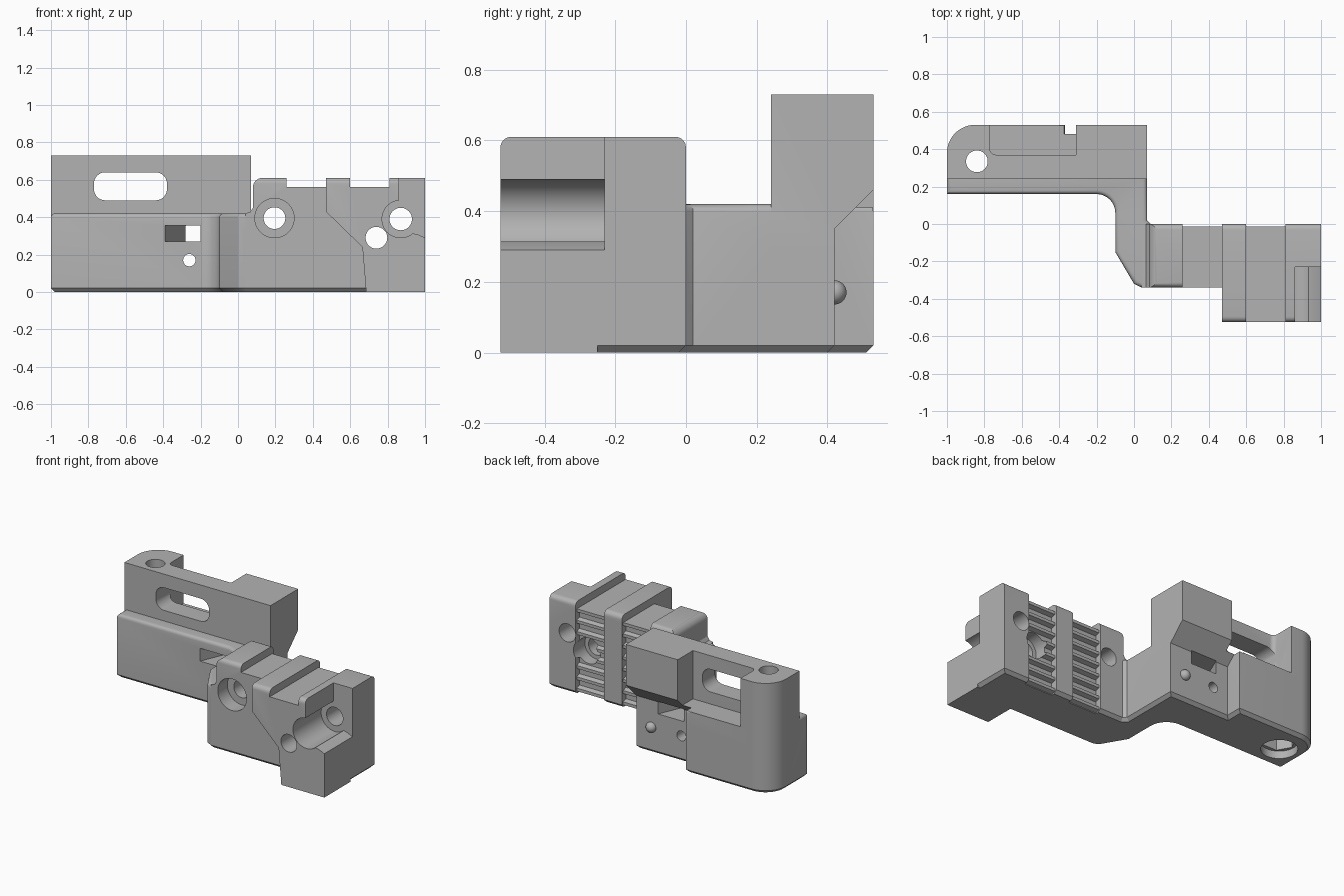
import bpy, bmesh, math

if "Cube" in bpy.data.objects:
    bpy.data.objects.remove(bpy.data.objects["Cube"])

grey = bpy.data.materials.new("mid grey")
grey.diffuse_color = (0.45, 0.45, 0.45, 1)
grey.use_nodes = True
grey.node_tree.nodes["Principled BSDF"].inputs["Base Color"].default_value = grey.diffuse_color


def arc(cx, cy, r, a0, a1, n=8):
    return [(cx + r * math.cos(math.radians(a0 + (a1 - a0) * i / n)),
             cy + r * math.sin(math.radians(a0 + (a1 - a0) * i / n))) for i in range(n + 1)]


def circle(cx, cy, r, n=48):
    return arc(cx, cy, r, 0, 360, n)[:-1]


def prism(name, pts, lo, hi, axis, top=0, bottom=0):
    """Extrude a profile along an axis; optionally round the top and chamfer the bottom rim."""
    place = {'x': lambda p, h: (h, p[0], p[1]),
             'y': lambda p, h: (p[0], h, p[1]),
             'z': lambda p, h: (p[0], p[1], h)}[axis]
    bm = bmesh.new()
    a = [bm.verts.new(place(p, lo)) for p in pts]
    b = [bm.verts.new(place(p, hi)) for p in pts]
    bm.faces.new(a)
    bm.faces.new(b)
    n = len(pts)
    for i in range(n):
        j = (i + 1) % n
        bm.faces.new((a[i], a[j], b[j], b[i]))
    bmesh.ops.recalc_face_normals(bm, faces=bm.faces)
    for z, width, seg in ((lo, bottom, 1), (hi, top, 4)):
        if width:
            rim = [e for e in bm.edges if all(abs(v.co.z - z) < 1e-5 for v in e.verts)]
            bmesh.ops.bevel(bm, geom=rim, offset=width, segments=seg, profile=0.5, affect='EDGES')
    me = bpy.data.meshes.new(name)
    bm.to_mesh(me)
    bm.free()
    me.materials.append(grey)
    ob = bpy.data.objects.new(name, me)
    bpy.context.collection.objects.link(ob)
    return ob


def combine(body, other, op):
    m = body.modifiers.new("bool", 'BOOLEAN')
    m.operation, m.object, m.solver = op, other, 'EXACT'
    bpy.context.view_layer.objects.active = body
    bpy.ops.object.modifier_apply(modifier=m.name)
    bpy.data.objects.remove(other)


# Low stepped foot running the whole length
left_corner = arc(-.85, .38, .15, 90, 180, 12)
body = prism("bracket_body",
             [(-1, .16)] + arc(-.2, .06, .1, 90, 0) +
             [(-.1, -.15), (0, -.32), (.04, -.34), (1, -.34), (1, 0), (.09, 0), (.07, .02),
              (.07, .42), (-.37, .42), (-.37, .53)] + left_corner,
             0, .42, 'z', top=.022, bottom=.02)

# Raised rear wall: rounded left half and undercut right half
combine(body, prism("wall_left", [(-1, .24), (-.4, .24), (-.4, .53)] + left_corner, .3, .73, 'z'), 'UNION')
combine(body, prism("wall_right", [(.24, .3), (.42, .3), (.42, .35), (.53, .46), (.53, .73), (.24, .73)],
                    -.45, .07, 'x'), 'UNION')

# Belt block with its two top notches
notches = [(.47, .61), (.6, .61), (.6, .56), (.81, .56), (.81, .61), (1, .61)]
combine(body, prism("belt_block", [(.04, .3), (.04, .42), (.065, .428), (.08, .45)] +
                    arc(.13, .56, .05, 180, 90) + [(.26, .61), (.26, .56), (.47, .56)] + notches + [(1, .3)],
                    -.34, 0, 'y'), 'UNION')

# Front boss on the right
combine(body, prism("front_boss", [(.47, .43)] + notches + [(1, 0), (.685, 0), (.665, .24)],
                    -.525, -.25, 'y'), 'UNION')

cuts = []

# Rounded upper edges of the belt block and boss
for y, s, x0, x1 in ((-.525, 1, .3, 1.1), (0, -1, .05, 1.1), (-.34, 1, .03, .4699)):
    edge = [(y + s * p, q) for p, q in arc(.03, .58, .03, 180, 90, 5)]
    cuts.append(prism("edge", edge + [(y + s * .03, .7), (y - s * .05, .7), (y - s * .05, .58)], x0, x1, 'x'))

# Toothed belt channels on the back
teeth = [(.05, -.05)]
for i in range(9):
    z = -.03 + i * .075
    teeth += [(-.042, z), (-.042, z + .035), (-.014, z + .045), (-.014, z + .065)]
teeth += [(-.042, .66), (.05, .66)]
for x in (.26, .6):
    cuts.append(prism("belt_channel", teeth, x, x + .21, 'x'))

# Open round pocket at the right end, then the front to back holes
cuts.append(prism("pocket", [(.86, .7)] + arc(.87, .39, .1, 95, 310, 24) +
                  [(.96, .308), (1, .29), (1.1, .28), (1.1, .7)], -.7, -.23, 'y'))
for x, z, r, y0, y1 in ((.87, .39, .06, -.7, .1), (.74, .29, .058, -.7, .1), (.74, .29, .085, -.12, .1),
                        (.195, .395, .058, -.7, .1), (.195, .395, .105, -.7, -.24),
                        (-.26, .17, .033, .1, .5)):
    cuts.append(prism("hole", circle(x, z, r), y0, y1, 'y'))

# Recess behind the rear wall, long slot, slanted window
cuts.append(prism("recess", [(-.77, .6)] + arc(-.74, .4, .03, 180, 270, 5) + [(-.31, .37), (-.31, .6)],
                  .41, .8, 'z'))
slot = []
for cx, cz, a in ((-.44, .58, 0), (-.71, .58, 90), (-.71, .55, 180), (-.44, .55, 270)):
    slot += arc(cx, cz, .06, a, a + 90)
cuts.append(prism("slot", slot, .1, .45, 'y'))
cuts.append(prism("window", [(-.415, .1), (-.225, .1), (-.065, .48), (-.255, .48)], .27, .355, 'z'))

# Vertical screw hole with nut trap below
for r, z1, n in ((.058, 1, 48), (.11, .05, 48), (.1, .2, 6)):
    cuts.append(prism("screw", circle(-.84, .335, r, n), -.1, z1, 'z'))

for c in cuts:
    combine(body, c, 'DIFFERENCE')

# Small locating bump on the rear face
bpy.ops.mesh.primitive_uv_sphere_add(segments=32, ring_count=16, radius=.034, location=(-.04, .42, .17))
bump = bpy.context.object
bump.name = "locating_bump"
bump.data.materials.append(grey)

for ob in (body, bump):
    bpy.ops.object.select_all(action='DESELECT')
    ob.select_set(True)
    bpy.context.view_layer.objects.active = ob
    bpy.ops.object.shade_smooth_by_angle(angle=math.radians(25))
